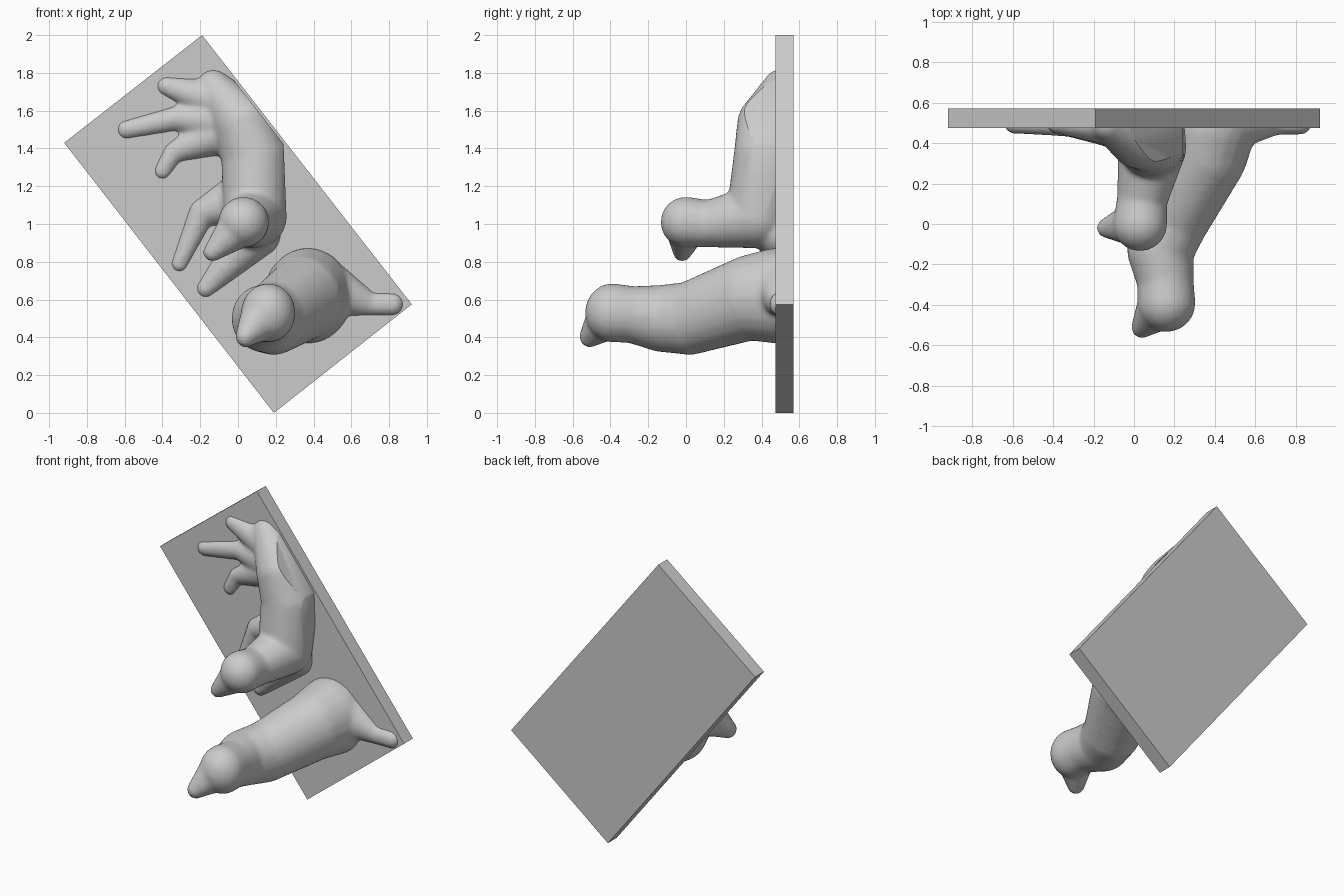
import bpy, bmesh
from mathutils import Matrix, Vector

if "Cube" in bpy.data.objects:
    bpy.data.objects.remove(bpy.data.objects["Cube"])

BACK = 0.5  # figures are cut off just inside the plaque


def figure(name, limbs, relief, stretch=1.0, cuts=()):
    """Blend chains of balls (x, y, z, r) and flat relief limbs (x, z, r) into one body."""
    chains = limbs + [[(x, BACK, z, r) for x, z, r in limb] for limb in relief]
    bm = bmesh.new()
    for chain in chains:
        for a, b in zip(chain, chain[1:]):
            for i in range(9):
                x, y, z, r = (p + (q - p) * i / 8 for p, q in zip(a, b))
                m = Matrix.Translation((x, y, z)) @ Matrix.Diagonal((r, r, r * stretch, 1))
                bmesh.ops.create_icosphere(bm, subdivisions=3, radius=1, matrix=m)
    me = bpy.data.meshes.new(name)
    bm.to_mesh(me)
    bm.free()
    ob = bpy.data.objects.new(name, me)
    bpy.context.collection.objects.link(ob)
    blend = ob.modifiers.new("blend", 'REMESH')
    blend.mode = 'VOXEL'
    blend.voxel_size = 0.014
    ob.modifiers.new("soften", 'SMOOTH').iterations = 7
    dg = bpy.context.evaluated_depsgraph_get()
    baked = bpy.data.meshes.new_from_object(ob.evaluated_get(dg))
    ob.modifiers.clear()
    ob.data = baked
    # flat trims, each a point and the outward normal of the side removed
    bm = bmesh.new()
    bm.from_mesh(baked)
    for co, no in [((0, BACK, 0), (0, 1, 0)), *cuts]:
        bmesh.ops.bisect_plane(bm, geom=bm.verts[:] + bm.edges[:] + bm.faces[:], plane_co=co,
                               plane_no=Vector(no).normalized(), clear_outer=True)
        bmesh.ops.holes_fill(bm, edges=[e for e in bm.edges if e.is_boundary], sides=0)
    bmesh.ops.recalc_face_normals(bm, faces=bm.faces[:])
    bm.to_mesh(baked)
    bm.free()
    bpy.ops.object.select_all(action='DESELECT')
    ob.select_set(True)
    bpy.context.view_layer.objects.active = ob
    bpy.ops.object.shade_smooth_by_angle(angle=0.6)


# tilted wall plaque
bm = bmesh.new()
face = bm.faces.new([bm.verts.new((x, 0.475, z)) for x, z in
                     [(-0.19, 2.0), (-0.92, 1.43), (0.19, 0.0), (0.92, 0.575)]])
ext = bmesh.ops.extrude_face_region(bm, geom=[face])
bmesh.ops.translate(bm, vec=(0, 0.095, 0),
                    verts=[v for v in ext["geom"] if isinstance(v, bmesh.types.BMVert)])
bmesh.ops.recalc_face_normals(bm, faces=bm.faces[:])
me = bpy.data.meshes.new("plaque")
bm.to_mesh(me)
bm.free()
bpy.context.collection.objects.link(bpy.data.objects.new("plaque", me))

# lower animal leaning far out: body and head, snout
figure("lower_animal", [
    [(0.37, 0.48, 0.62, .235), (0.35, 0.34, 0.61, .21), (0.19, 0.02, 0.50, .18),
     (0.13, -0.13, 0.50, .165), (0.155, -0.28, 0.52, .14), (0.16, -0.39, 0.53, .145)],
    [(0.12, -0.42, 0.50, .11), (0.04, -0.51, 0.405, .055)],
], [  # leg lying on the plaque
    [(0.50, 0.65, .13), (0.70, 0.575, .06), (0.82, 0.575, .06)],
], stretch=1.08)

# upper animal curled along the plaque: back and chest, neck and head, snout
figure("upper_animal", [
    [(-0.13, 0.50, 1.73, .09), (0.03, 0.43, 1.53, .16), (0.09, 0.43, 1.35, .18),
     (0.09, 0.38, 1.04, .17)],
    [(0.09, 0.38, 1.04, .17), (0.04, 0.12, 1.0, .125), (0.03, 0.0, 1.01, .135)],
    [(0.0, 0.0, 0.98, .11), (-0.135, -0.02, 0.85, .05)],
], [  # hind legs, tail fan, front legs
    [(0.0, 1.54, .15), (-0.32, 1.56, .07), (-0.59, 1.50, .055)],
    [(-0.05, 1.50, .13), (-0.34, 1.38, .06), (-0.40, 1.28, .05)],
    [(-0.08, 1.64, .12), (-0.38, 1.73, .055)],
    [(-0.02, 1.12, .13), (-0.19, 1.06, .075), (-0.31, 0.79, .05)],
    [(0.10, 0.95, .13), (-0.17, 0.66, .055)],
], cuts=[((0.24, 0, 1.425), (1.284, 0, 1)), ((0.25, 0, 1.2), (1, 0, 0.04))])
